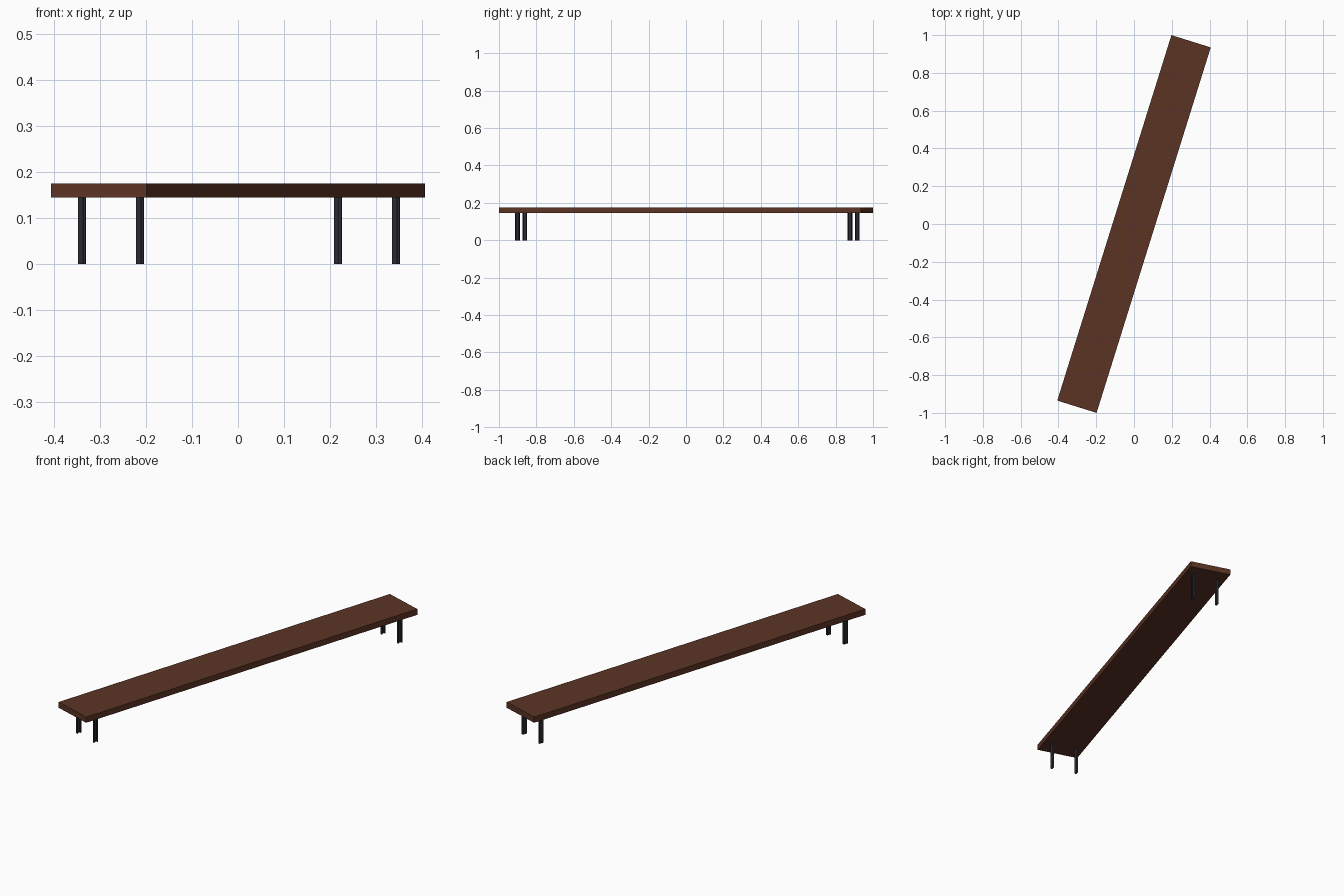
import bpy, bmesh, math
from mathutils import Matrix

if "Cube" in bpy.data.objects:
    bpy.data.objects.remove(bpy.data.objects["Cube"])

ROT = Matrix.Rotation(math.radians(-17.35), 4, 'Z')
SEAT_BOTTOM, SEAT_TOP = 0.1445, 0.175


def material(name, color):
    m = bpy.data.materials.new(name)
    m.diffuse_color = (*color, 1)
    m.use_nodes = True
    m.node_tree.nodes["Principled BSDF"].inputs["Base Color"].default_value = m.diffuse_color
    return m


def prism(name, outline, z0, z1, mat):
    """Extrude a flat outline from z0 to z1, turned with the bench."""
    bm = bmesh.new()
    face = bm.faces.new([bm.verts.new((x, y, z0)) for x, y in outline])
    top = bmesh.ops.extrude_face_region(bm, geom=[face])['geom']
    verts = [g for g in top if isinstance(g, bmesh.types.BMVert)]
    bmesh.ops.translate(bm, verts=verts, vec=(0, 0, z1 - z0))
    bmesh.ops.recalc_face_normals(bm, faces=bm.faces)
    bm.transform(ROT)
    mesh = bpy.data.meshes.new(name)
    bm.to_mesh(mesh)
    bm.free()
    mesh.materials.append(mat)
    obj = bpy.data.objects.new(name, mesh)
    bpy.context.collection.objects.link(obj)
    return obj


wood = material("brown_wood", (0.107, 0.034, 0.018))
metal = material("dark_metal", (0.022, 0.022, 0.030))

# long plank seat
w, l = 0.109, 1.0135
prism("seat", [(-w, -l), (w, -l), (w, l), (-w, l)], SEAT_BOTTOM, SEAT_TOP, wood)

# four steel channel legs, all opening to the same side
a, b, t = 0.0055, 0.0115, 0.003
channel = [(-a, -b), (a, -b), (a, -b + t), (-a + t, -b + t),
           (-a + t, b - t), (a, b - t), (a, b), (-a, b)]
for end, v in (("front", -0.9235), ("back", 0.939)):
    for side, u in (("left", -0.066), ("right", 0.066)):
        prism(f"{end}_{side}_leg", [(x + u, y + v) for x, y in channel],
              0, SEAT_BOTTOM, metal)
